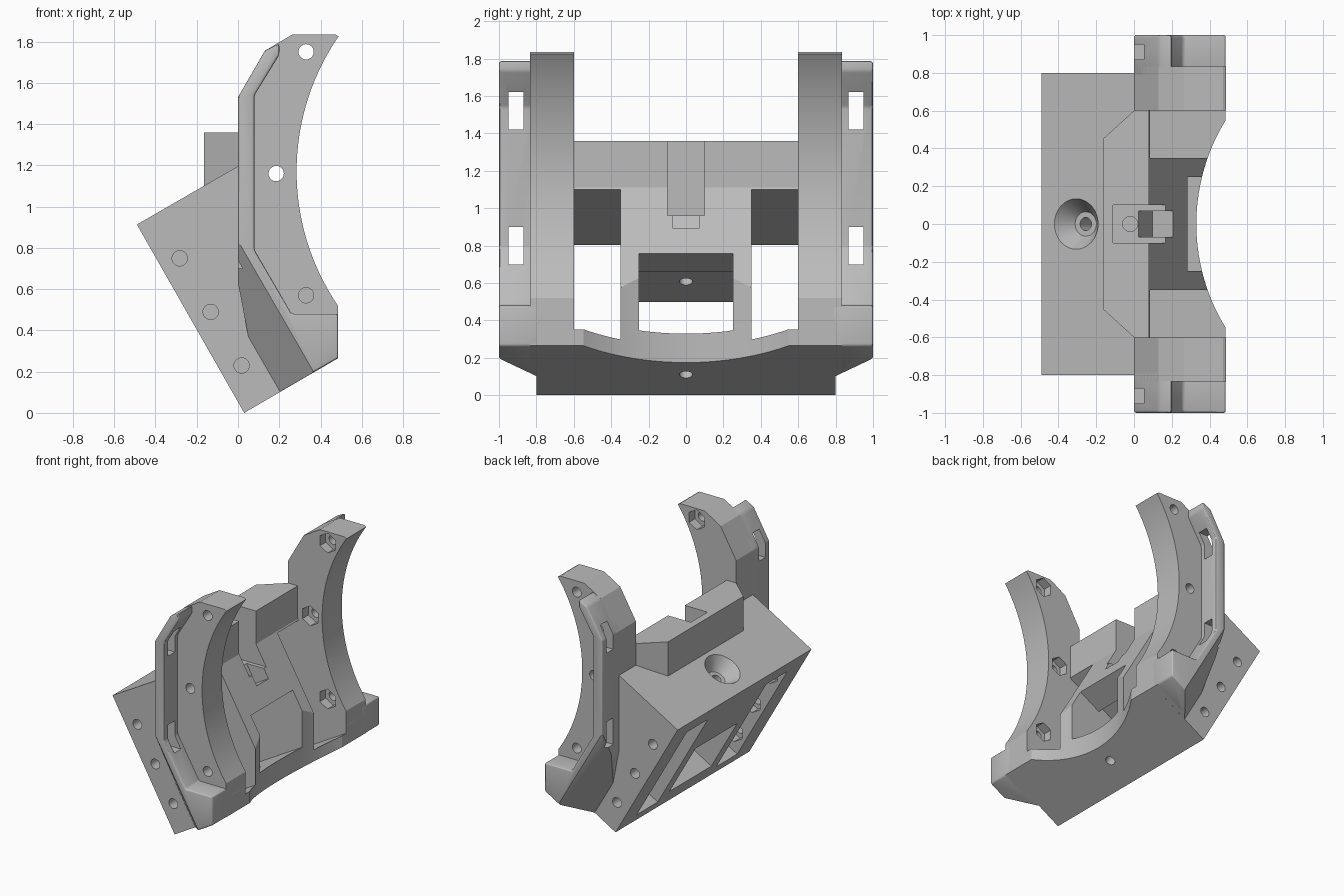
import bpy, bmesh, math
from mathutils import Vector, Matrix

if "Cube" in bpy.data.objects:
    bpy.data.objects.remove(bpy.data.objects["Cube"])

grey = bpy.data.materials.new("plain grey")
grey.use_nodes = True
colour = (0.5, 0.5, 0.5, 1)
grey.diffuse_color = colour
grey.node_tree.nodes["Principled BSDF"].inputs["Base Color"].default_value = colour

# Tilted frame: u points forward and up, v points up and back
C, S = math.cos(math.radians(30)), 0.5
U, V, Y = Vector((C, 0, S)), Vector((-S, 0, C)), Vector((0, 1, 0))
X, Z = Vector((1, 0, 0)), Vector((0, 0, 1))
LEVEL_SIDE, TILT_SIDE = (X, Z, Y), (U, V, Y)
LEVEL_PLAN, TILT_PLAN = (X, Y, Z), (U, Y, V)


def finish(name, bm):
    bmesh.ops.recalc_face_normals(bm, faces=bm.faces)
    mesh = bpy.data.meshes.new(name)
    bm.to_mesh(mesh)
    bm.free()
    mesh.materials.append(grey)
    ob = bpy.data.objects.new(name, mesh)
    bpy.context.collection.objects.link(ob)
    return ob


def prism(name, pts, lo, hi, frame):
    """Extrude a profile given in the first two axes along the third."""
    a, b, h = frame
    bm = bmesh.new()
    base = bm.faces.new([bm.verts.new(a * p + b * q + h * lo) for p, q in pts])
    new = bmesh.ops.extrude_face_region(bm, geom=[base])["geom"]
    verts = [g for g in new if isinstance(g, bmesh.types.BMVert)]
    bmesh.ops.translate(bm, verts=verts, vec=h * (hi - lo))
    return finish(name, bm)


def box(a0, a1, b0, b1, lo, hi, frame):
    return prism("cutter", [(a0, b0), (a1, b0), (a1, b1), (a0, b1)], lo, hi, frame)


def rod(start, end, r, r2=None, sides=32):
    axis = end - start
    bm = bmesh.new()
    m = Matrix.Translation((start + end) / 2) @ axis.to_track_quat('Z', 'Y').to_matrix().to_4x4()
    bmesh.ops.create_cone(bm, cap_ends=True, segments=sides, radius1=r,
                          radius2=r if r2 is None else r2, depth=axis.length, matrix=m)
    return finish("cutter", bm)


def apply_modifiers(ob):
    bpy.context.view_layer.update()
    mesh = bpy.data.meshes.new_from_object(ob.evaluated_get(bpy.context.evaluated_depsgraph_get()))
    ob.modifiers.clear()
    ob.data = mesh


def bevel(ob, width):
    mod = ob.modifiers.new("soft edges", 'BEVEL')
    mod.width, mod.segments, mod.limit_method = width, 3, 'ANGLE'
    apply_modifiers(ob)


def cut(ob, cutters):
    for c in cutters:
        mod = ob.modifiers.new("cut", 'BOOLEAN')
        mod.operation, mod.solver, mod.object = 'DIFFERENCE', 'EXACT', c
        apply_modifiers(ob)
        bpy.data.objects.remove(c)


def nut_hole(x, z, s, y0, y1):
    """Round hole through a side wall with a hexagonal seat on its inner face."""
    p = X * x + Z * z
    return [rod(p + Y * s * (y0 - .03), p + Y * s * y1, .037),
            rod(p + Y * s * (y0 - .03), p + Y * s * (y0 + .07), .075, sides=6)]


parts = []

# Tilted main body
body = prism("main_body", [(.03, 0), (.485, .265), (.485, .41), (.023, 1.209), (-.49, .913)],
             -.8, .8, LEVEL_SIDE)
saddle = rod(Vector((1.38, 0, -1)), Vector((1.38, 0, 3)), 1.05, sides=160)
cuts = [saddle,
        box(-.2, .9, .12, .515, -.25, .25, TILT_SIDE),      # middle window
        box(-.2, .43, .4, .56, -.25, .25, TILT_SIDE),
        box(.5, .8, .67, .844 - .01, -.07, .07, TILT_SIDE)]  # small pocket
axis = U * .245
cuts += [rod(axis + V * 1.045, axis + V * .935, .14, .065),   # screw countersink
         rod(axis + V * 1.0, axis - V * .1, .035)]
for s in (-1, 1):
    lo, hi = sorted((s * .35, s * .6))
    cuts.append(box(-.2, .9, .063, .91, lo, hi, TILT_SIDE))  # side slots
    for v in (.19, .49, .79):
        p = U * .13 + V * v
        cuts += nut_hole(p.x, p.z, s, .6, .9)
    cuts += nut_hole(.33, .57, s, .6, .9)


def notch():
    return [box(-.11, .3, -.1, .1, .96, 1.6, LEVEL_PLAN),
            rod(Vector((-.02, 0, 1.2)), Vector((-.02, 0, .8)), .04)]


cut(body, cuts + notch())
parts.append(body)

# Cross bar on top of the body
bar = prism("cross_bar", [(.08, -.6), (.08, .6), (0, .6), (-.165, .45), (-.165, -.45), (0, -.6)],
            1.1, 1.36, LEVEL_PLAN)
cut(bar, notch())
parts.append(bar)

# Curved arms and their slotted outer flanges
back = [(.485, .265), (.2, .1), (.05, .37), (0, .63), (0, 1.53), (.13, 1.755)]
arc = []
for i in range(33):
    z = 1.815 - (1.815 - .52) * i / 32
    arc.append((1.44 - math.sqrt(1.156 ** 2 - (z - 1.17) ** 2), z))
arm_profile = back + [(.265, 1.835), (.47, 1.835), (.488, 1.825)] + arc
flange_profile = back + [(.2, 1.79), (.2, 1.735), (.08, 1.54), (.08, .79), (.26, .48), (.485, .48)]


def chamfer(s):
    return prism("cutter", [(.228, s * .8), (.467, s * 1.053), (.467, s * 1.2), (-.3, s * 1.2),
                            (-.3, s * .8)], -.5, 1.5, TILT_PLAN)


for s, side in ((-1, "right"), (1, "left")):
    lo, hi = sorted((s * .6, s * .835))
    arm = prism(side + "_arm", arm_profile, lo, hi, LEVEL_SIDE)
    holes = [chamfer(s)]
    for x, z in ((.33, 1.75), (.185, 1.16), (.33, .57)):
        holes += nut_hole(x, z, s, .6, .95)
    cut(arm, holes)

    lo, hi = sorted((s * .78, s * 1.0))
    flange = prism(side + "_flange", flange_profile, lo, hi, LEVEL_SIDE)
    bevel(flange, .012)
    lo, hi = sorted((s * .87, s * .95))
    cut(flange, [chamfer(s), box(-.3, .4, lo, hi, 1.42, 1.62, LEVEL_PLAN),
                 box(-.3, .4, lo, hi, .7, .9, LEVEL_PLAN)])
    parts += [arm, flange]

# Smooth curved faces, keep edges crisp
bpy.ops.object.select_all(action='DESELECT')
for ob in parts:
    ob.select_set(True)
bpy.context.view_layer.objects.active = body
bpy.ops.object.shade_smooth_by_angle(angle=math.radians(25))
